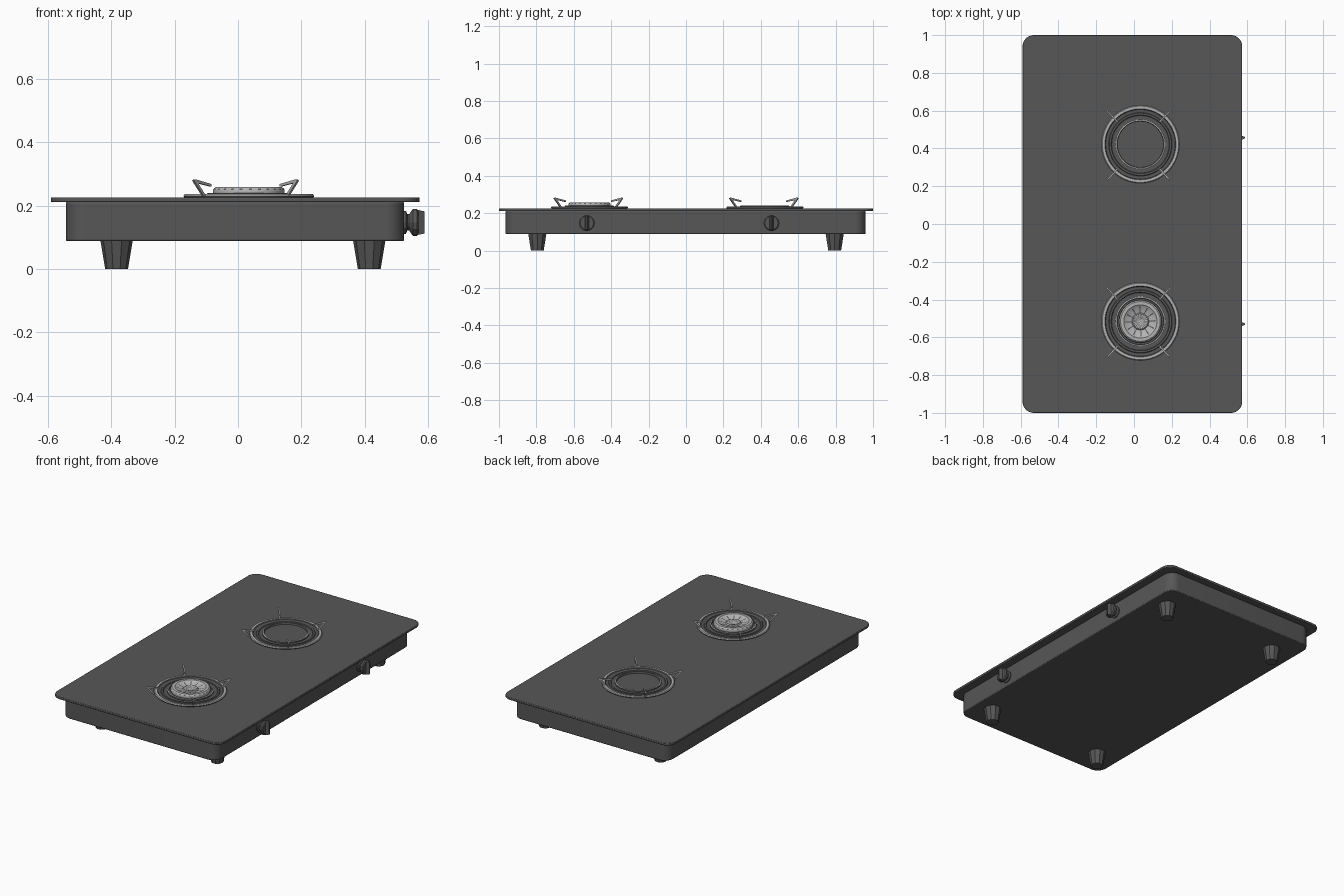
import bpy, bmesh, math
from mathutils import Matrix, Vector

cube = bpy.data.objects.get("Cube")
if cube:
    bpy.data.objects.remove(cube, do_unlink=True)


def material(name, value):
    m = bpy.data.materials.new(name)
    m.use_nodes = True
    color = (value, value, value, 1)
    m.diffuse_color = color
    m.node_tree.nodes["Principled BSDF"].inputs["Base Color"].default_value = color
    return m


DARK = material("dark grey", 0.095)
LIGHT = material("light steel", 0.45)


def finish(bm, name, mats, smooth=True):
    bmesh.ops.recalc_face_normals(bm, faces=bm.faces)
    mesh = bpy.data.meshes.new(name)
    bm.to_mesh(mesh)
    bm.free()
    ob = bpy.data.objects.new(name, mesh)
    bpy.context.collection.objects.link(ob)
    for m in mats:
        mesh.materials.append(m)
    if smooth:
        bpy.ops.object.select_all(action='DESELECT')
        ob.select_set(True)
        bpy.context.view_layer.objects.active = ob
        bpy.ops.object.shade_smooth_by_angle(angle=math.radians(35))
    return ob


def slab(name, lo, hi, radius, edge):
    """Box with rounded upright corners and slightly softened rims."""
    lo, hi = Vector(lo), Vector(hi)
    bm = bmesh.new()
    bmesh.ops.create_cube(bm, size=1, matrix=Matrix.Translation((lo + hi) / 2)
                          @ Matrix.Diagonal((*(hi - lo), 1)))
    upright = [e for e in bm.edges if abs(e.verts[0].co.z - e.verts[1].co.z) > 1e-4]
    bmesh.ops.bevel(bm, geom=upright, offset=radius, segments=8, profile=0.5, affect='EDGES')
    ob = finish(bm, name, [DARK])
    bev = ob.modifiers.new("soft rims", 'BEVEL')
    bev.width, bev.segments = edge, 2
    bev.limit_method, bev.angle_limit = 'ANGLE', math.radians(60)


def lathe(name, profile, matrix, sides, mats, smooth=True, rule=None):
    """Turn (radius, height) points around the local z axis."""
    bm = bmesh.new()
    rings = []
    for r, z in profile:
        if r == 0:
            rings.append([bm.verts.new((0, 0, z))] * sides)
        else:
            rings.append([bm.verts.new((r * math.cos(math.tau * i / sides),
                                        r * math.sin(math.tau * i / sides), z))
                          for i in range(sides)])
    for band, (a, b) in enumerate(zip(rings, rings[1:])):
        for i in range(sides):
            j = (i + 1) % sides
            corners = list(dict.fromkeys((a[i], a[j], b[j], b[i])))
            f = bm.faces.new(corners)
            if rule:
                f.material_index = rule(band, i)
    bm.transform(matrix)
    return finish(bm, name, mats, smooth)


# Housing and top plate
slab("housing", (-0.543, -0.965, 0.088), (0.524, 0.96, 0.212), 0.06, 0.005)
slab("top_plate", (-0.59, -1, 0.211), (0.573, 1, 0.226), 0.06, 0.003)

# Tapered feet
for x in (-0.383, 0.414):
    for y in (-0.795, 0.795):
        lathe("foot", [(0, 0), (0.036, 0), (0.051, 0.09), (0, 0.09)],
              Matrix.Translation((x, y, 0)), 10, [DARK], False)

# Control knobs with a wedge-shaped grip
for y in (-0.53, 0.457):
    place = Matrix.Translation((0.522, y, 0.147)) @ Matrix.Rotation(math.pi / 2, 4, 'Y')
    lathe("knob", [(0, 0), (0.036, 0), (0.036, 0.008), (0.026, 0.012), (0.026, 0.018),
                   (0.043, 0.03), (0.043, 0.042), (0.036, 0.047), (0, 0.047)],
          place, 12, [DARK], False)
    bm = bmesh.new()
    bmesh.ops.create_cube(bm, size=1)
    for v in bm.verts:
        outer = v.co.z > 0
        v.co = Vector((v.co.x * (0.07 if outer else 0.08),
                       v.co.y * (0.007 if outer else 0.026), 0.066 if outer else 0.042))
    bm.transform(place)
    finish(bm, "knob_grip", [DARK], False)


def pan_support(name, origin, angle):
    """Thin bent bar that leans outward, then reaches back over the burner."""
    outline = [(0.192, 0.232), (0.204, 0.232), (0.248, 0.279), (0.240, 0.283),
               (0.165, 0.268), (0.165, 0.260), (0.228, 0.271)]
    bm = bmesh.new()
    face = bm.faces.new([bm.verts.new((r, -0.004, z)) for r, z in outline])
    out = bmesh.ops.extrude_face_region(bm, geom=[face])
    bmesh.ops.translate(bm, vec=(0, 0.008, 0),
                        verts=[g for g in out["geom"] if isinstance(g, bmesh.types.BMVert)])
    bm.transform(Matrix.Translation(origin) @ Matrix.Rotation(angle, 4, 'Z'))
    finish(bm, name, [LIGHT], False)


# Burners
for side, y in (("front", -0.516), ("rear", 0.422)):
    origin = Vector((0.034, y, 0))
    place = Matrix.Translation(origin)
    # Stepped drip pan with a bright outer rim
    lathe(side + "_drip_pan",
          [(0.204, 0.225), (0.206, 0.231), (0.202, 0.236), (0.188, 0.236), (0.184, 0.231),
           (0.168, 0.230), (0.165, 0.233), (0.155, 0.233), (0.152, 0.229),
           (0.140, 0.229), (0.130, 0.229), (0, 0.229)],
          place, 64, [DARK, LIGHT], rule=lambda band, i: int(band in (1, 2)))
    # Bright seat ring
    lathe(side + "_seat_ring",
          [(0.132, 0.228), (0.132, 0.238), (0.129, 0.240), (0.124, 0.240), (0.122, 0.228)],
          place, 64, [DARK, LIGHT], rule=lambda band, i: int(band in (1, 2)))
    for k in (48, 132, 228, 312):
        pan_support(side + "_pan_support", origin + Vector((-0.01, -0.006, 0)), math.radians(k))

# Slotted, dished cap on the front burner only
lathe("burner_cap",
      [(0.108, 0.229), (0.113, 0.238), (0.113, 0.249), (0.110, 0.254), (0.105, 0.258),
       (0.088, 0.258), (0.080, 0.251), (0.045, 0.243), (0.040, 0.248), (0.030, 0.248),
       (0.014, 0.242), (0, 0.242)],
      Matrix.Translation((0.034, -0.516, 0)), 72, [LIGHT, DARK],
      rule=lambda band, i: int((band in (2, 8, 9) and i % 3 == 0) or band in (6, 10) and i % 6 == 0))
